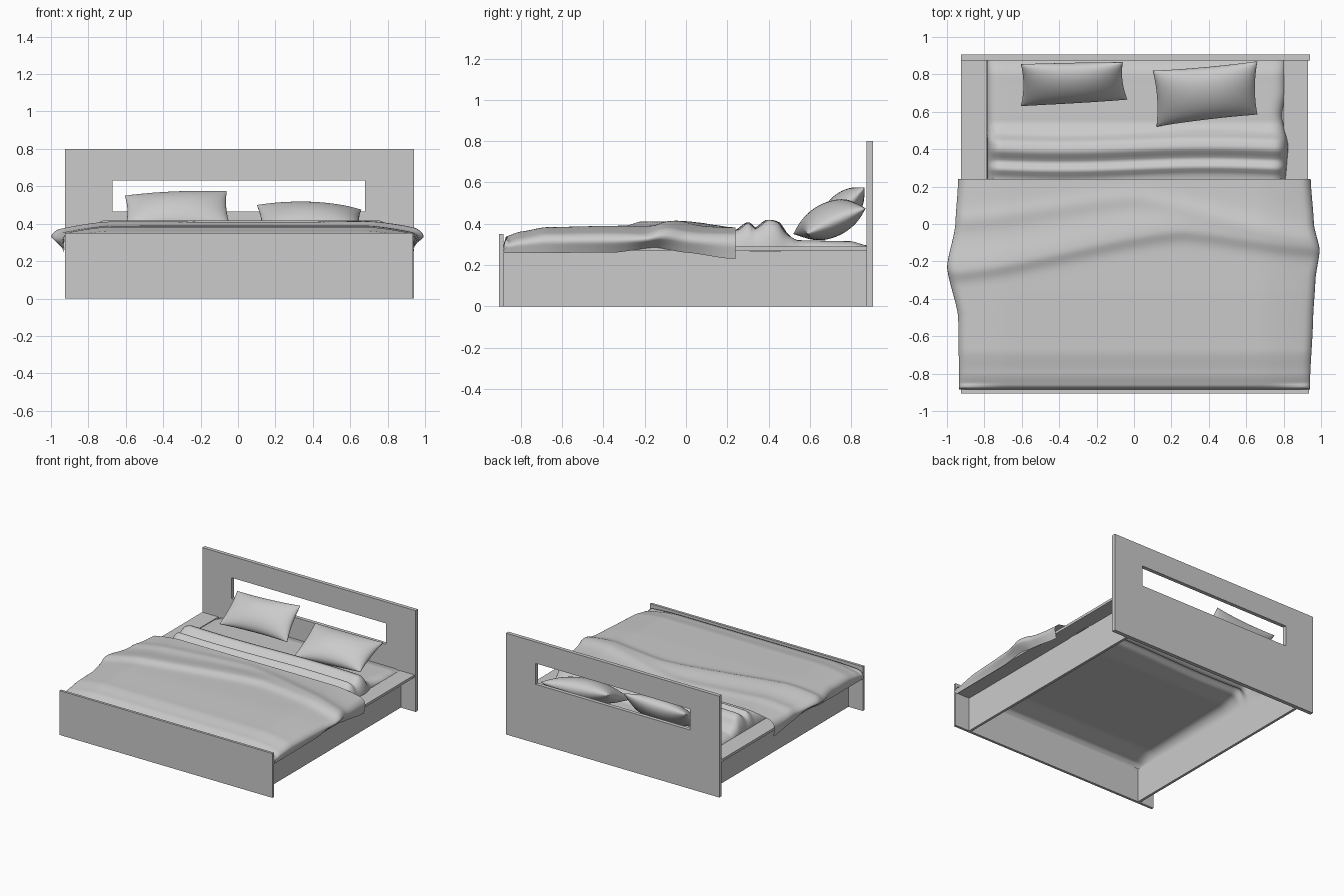
import bpy, bmesh, math
from mathutils import Vector

if "Cube" in bpy.data.objects:
    bpy.data.objects.remove(bpy.data.objects["Cube"])


def finish(name, bm, smooth=False):
    bmesh.ops.recalc_face_normals(bm, faces=bm.faces)
    me = bpy.data.meshes.new(name)
    bm.to_mesh(me)
    bm.free()
    if smooth:
        for p in me.polygons:
            p.use_smooth = True
    ob = bpy.data.objects.new(name, me)
    bpy.context.collection.objects.link(ob)
    return ob


def box(name, x, y, z):
    bm = bmesh.new()
    bmesh.ops.create_cube(bm, size=1)
    for v in bm.verts:
        v.co = [r[0] + (c + 0.5) * (r[1] - r[0]) for c, r in zip(v.co, (x, y, z))]
    return finish(name, bm)


def lerp(pts, t):
    """Smooth interpolation through (position, value) pairs in rising order."""
    if t <= pts[0][0]:
        return pts[0][1]
    for (a, p), (b, q) in zip(pts, pts[1:]):
        if t <= b:
            k = (t - a) / (b - a)
            return p + (q - p) * (0.5 * k + 0.5 * k * k * (3 - 2 * k))
    return pts[-1][1]


def add_grid(bm, nu, nv, f):
    rows = [[bm.verts.new(f(i / nu, j / nv)) for i in range(nu + 1)] for j in range(nv + 1)]
    for a, b in zip(rows, rows[1:]):
        for i in range(nu):
            bm.faces.new((a[i], a[i + 1], b[i + 1], b[i]))


# Headboard with a window slot
bm = bmesh.new()
def ring(x0, x1, z0, z1):
    return [bm.verts.new((x, 0.875, z)) for x, z in ((x0, z0), (x1, z0), (x1, z1), (x0, z1))]
outer, inner = ring(-0.925, 0.94, 0, 0.8), ring(-0.67, 0.68, 0.465, 0.63)
for i in range(4):
    j = (i + 1) % 4
    bm.faces.new((outer[i], outer[j], inner[j], inner[i]))
ext = bmesh.ops.extrude_face_region(bm, geom=bm.faces[:], use_keep_orig=True)
for v in ext["geom"]:
    if isinstance(v, bmesh.types.BMVert):
        v.co.y = 0.905
finish("headboard", bm)

# Footboard, side panels and overhanging side ledges
box("footboard", (-0.925, 0.935), (-0.905, -0.885), (0, 0.35))
box("left_side_panel", (-0.80, -0.78), (-0.885, 0.875), (0, 0.27))
box("right_side_panel", (0.79, 0.81), (-0.885, 0.875), (0, 0.27))
box("left_ledge", (-0.925, -0.785), (-0.885, 0.875), (0.27, 0.29))
box("right_ledge", (0.80, 0.93), (-0.885, 0.875), (0.27, 0.29))

# Bottom sheet with two rolled folds near the pillows
SHEET = [(-0.88, 0.27), (-0.86, 0.30), (-0.7, 0.335), (0.1, 0.35), (0.25, 0.37), (0.30, 0.405),
         (0.335, 0.375), (0.40, 0.42), (0.44, 0.41), (0.49, 0.345), (0.54, 0.32),
         (0.8, 0.315), (0.875, 0.295)]
SHEET_R = [(0.2, 0.81), (0.42, 0.825), (0.58, 0.79), (0.7, 0.81)]

def sheet(u, v):
    y = -0.88 + 1.755 * v
    w = 2 * u - 1
    top = lerp(SHEET, y)
    s = math.sin(w * math.pi / 2)
    x = (0.785 if w < 0 else lerp(SHEET_R, y)) * s
    drop = max(0, (abs(s) - 0.9) / 0.1)
    z = 0.265 + (top - 0.265) * math.sqrt(max(0, 1 - drop ** 2.5))
    return (x, y + 0.01 * math.sin(4 * x) * (0.25 < y < 0.5), z)

bm = bmesh.new()
add_grid(bm, 60, 110, sheet)
finish("bottom_sheet", bm, True)

# Duvet: draped strip with a diagonal crease and hanging sides
TOP = [(-0.885, 0.335), (-0.8, 0.362), (-0.68, 0.383), (-0.35, 0.39), (0, 0.388), (0.24, 0.382)]
RIM_L = [(-0.87, 0.935), (-0.5, 0.94), (-0.23, 1.0), (0, 0.955), (0.24, 0.94)]
RIM_R = [(-0.87, 0.94), (-0.5, 0.958), (-0.3, 0.97), (-0.14, 0.993), (0, 0.962), (0.24, 0.945)]
HEM = [(-0.87, 0.258), (-0.35, 0.26), (-0.15, 0.285), (0.0, 0.26), (0.22, 0.23)]
CREASE = [(-0.95, -0.25), (0.25, -0.03), (0.95, -0.12)]
CREASE2 = [(-0.95, 0.02), (0.0, 0.14), (0.95, -0.08)]

def duvet_top(x, y):
    d = y - lerp(CREASE, x)
    e = y - lerp(CREASE2, x)
    z = lerp(TOP, y) + 0.022 * math.exp(-(d / (0.05 if d < 0 else 0.12)) ** 2)
    z += 0.008 * math.exp(-(e / 0.05) ** 2)
    side = max(0, (abs(x) - 0.68) / 0.25)
    return z - 0.035 * min(side, 1.2) ** 1.5 * (0.4 + 0.6 * (y > -0.86))

def duvet(u, v):
    w = 2 * u - 1
    sgn, a = (-1 if w < 0 else 1), abs(w)
    flap = max(0, 0.06 - v) / 0.06
    y = -0.872 + 1.112 * max(0, v - 0.06) / 0.94
    rim = lerp(RIM_L if w < 0 else RIM_R, y)
    hem = lerp(HEM, y)
    if a < 0.8:
        x = sgn * a / 0.8 * (rim - 0.045)
        z = duvet_top(x, y)
    else:
        k = (a - 0.8) / 0.2
        z0 = duvet_top(sgn * (rim - 0.045), y)
        x = rim - 0.045 + 0.045 * math.sin(min(1, k * 1.7) * math.pi / 2)
        x = sgn * (x - max(0, k - 0.59) / 0.41 * (rim - 0.932))
        z = z0 + (hem - z0) * k ** 1.4
    if flap:
        z -= flap * max(0, z - 0.262)
        y -= 0.012 * min(1, flap * 2)
    return (x, y, z)

bm = bmesh.new()
add_grid(bm, 90, 84, duvet)
finish("duvet", bm, True)


# Pillows: two puffed sides over four corners, with pinched-in edges
def pillow(name, corners, thick):
    bl, br, tr, tl = [Vector(c) for c in corners]
    n = (br - bl).cross(tl - bl).normalized()
    bm = bmesh.new()
    for side in (1, -1):
        def f(u, v):
            a, b = math.sin((u - 0.5) * math.pi), math.sin((v - 0.5) * math.pi)
            s = 0.5 + 0.5 * a * (1 - 0.05 * (1 - b * b))
            t = 0.5 + 0.5 * b * (1 - 0.08 * (1 - a * a))
            p = (bl * (1 - s) + br * s) * (1 - t) + (tl * (1 - s) + tr * s) * t
            puff = max(0, (1 - a * a) * (1 - b * b)) ** 0.5
            return p + n * side * thick / 2 * puff
        add_grid(bm, 28, 22, f)
    bmesh.ops.remove_doubles(bm, verts=bm.verts, dist=0.0004)
    finish(name, bm, True)

pillow("left_pillow", [(-0.605, 0.63, 0.375), (-0.035, 0.665, 0.37),
                       (-0.06, 0.865, 0.575), (-0.605, 0.855, 0.55)], 0.15)
pillow("right_pillow", [(0.12, 0.52, 0.35), (0.66, 0.585, 0.35),
                        (0.66, 0.87, 0.475), (0.10, 0.82, 0.50)], 0.17)
